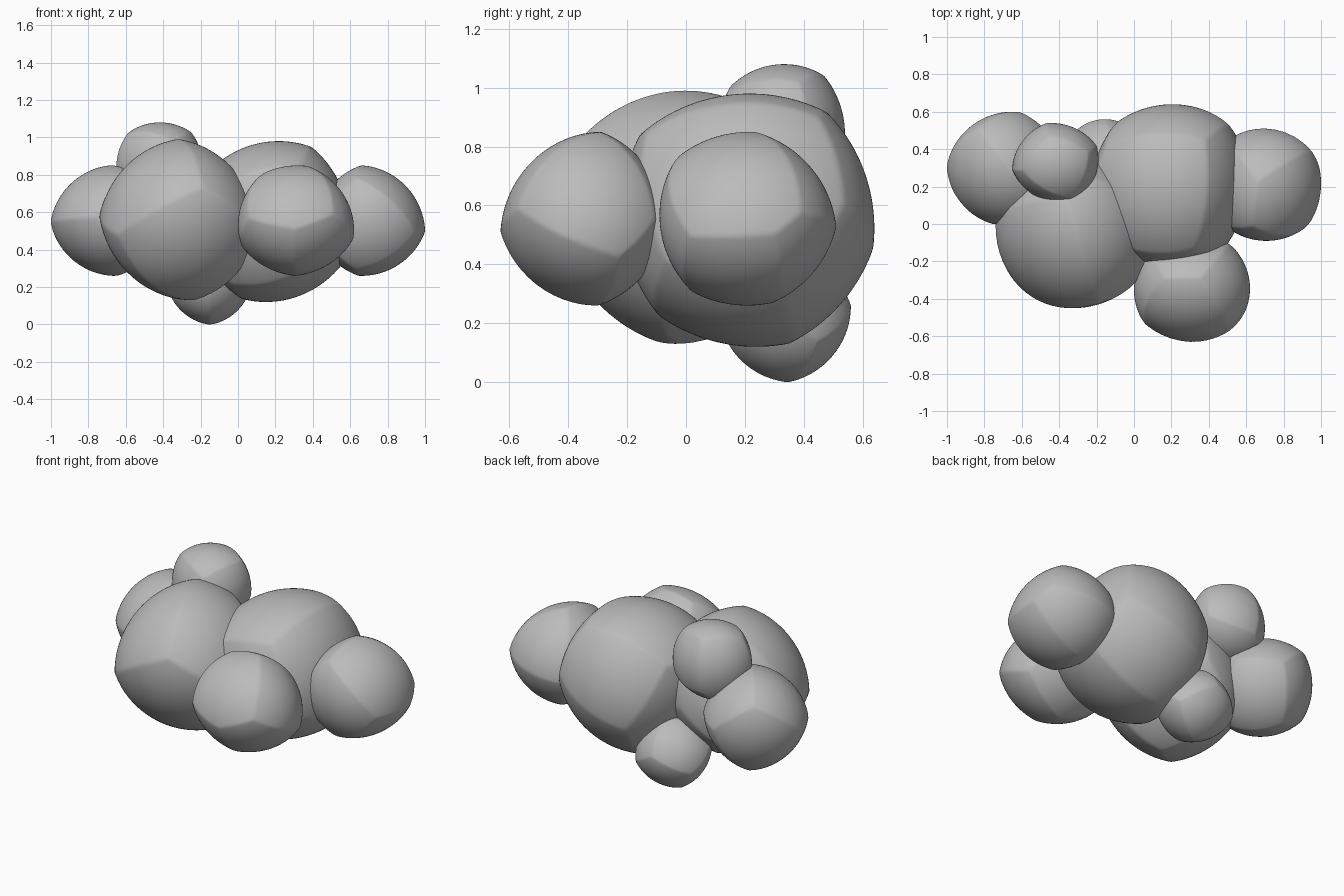
import bpy
import bmesh
from mathutils import Vector

cube = bpy.data.objects.get("Cube")
if cube:
    bpy.data.objects.remove(cube, do_unlink=True)

grey = bpy.data.materials.new("cloud grey")
grey.use_nodes = True
colour = (0.5, 0.5, 0.5, 1)
grey.diffuse_color = colour
grey.node_tree.nodes["Principled BSDF"].inputs["Base Color"].default_value = colour

BULGE = 0.13  # how far the ridges between facets stand out


def puff(name, low, high, facets):
    """Rounded lump with soft facets facing the given directions, fitted to a box."""
    seeds = [Vector(f).normalized() for f in facets]
    bm = bmesh.new()
    bmesh.ops.create_icosphere(bm, subdivisions=6, radius=1)
    for v in bm.verts:
        d = v.co.normalized()
        v.co = d * (1 + BULGE * min((d - s).length_squared for s in seeds))
    # Fit the lump to its box
    for i in range(3):
        a = min(v.co[i] for v in bm.verts)
        b = max(v.co[i] for v in bm.verts)
        scale = (high[i] - low[i]) / (b - a)
        for v in bm.verts:
            v.co[i] = low[i] + (v.co[i] - a) * scale
    for f in bm.faces:
        f.smooth = True
    mesh = bpy.data.meshes.new(name)
    bm.to_mesh(mesh)
    bm.free()
    mesh.materials.append(grey)
    bpy.context.collection.objects.link(bpy.data.objects.new(name, mesh))


# Two large puffs forming the body
puff("large_right_puff", (-.74, -.45, .13), (.1, .39, .99),
     [(-.5, -.35, .75), (.6, 0, .75), (.15, -.75, -.65), (-.55, .15, -.8),
      (.5, .6, -.65), (-.4, .85, .3), (.75, .6, .2)])
puff("large_left_puff", (-.23, -.22, .12), (.6, .64, .98),
     [(-.2, -.05, .95), (.9, -.1, .35), (-.1, .9, .2), (.2, .8, -.6),
      (.3, -.2, -.9), (-.8, .3, -.4), (0, -.95, -.2)])

# Three medium puffs around the sides
puff("front_puff", (0, -.63, .26), (.62, -.06, .85),
     [(-.15, -.6, .75), (.85, .1, .5), (-.45, -.4, -.8), (.45, -.4, -.8),
      (0, .7, -.6), (-.1, .8, .5), (-.9, .2, .2)])
puff("left_side_puff", (.41, -.09, .26), (1, .51, .85),
     [(.65, -.15, .7), (.4, -.05, -.9), (.2, .75, -.65), (0, .8, .55),
      (-.1, -.9, -.2), (-.8, .1, .5), (-.7, .1, -.7)])
puff("right_side_puff", (-1, 0, .26), (-.41, .6, .85),
     [(-.5, -.2, .8), (.4, .45, .75), (-.5, .75, -.3), (-.45, -.3, -.8),
      (.6, .45, -.65), (.8, -.5, 0)])

# Two small puffs, one above and one below
puff("upper_puff", (-.65, .11, .63), (-.19, .54, 1.08),
     [(.05, -.1, 1), (.8, -.25, .1), (-.5, -.8, .1), (-.7, .55, .2),
      (.4, .85, .2), (.4, .2, -.85), (-.3, -.2, -.9)])
puff("lower_puff", (-.38, .12, 0), (.07, .56, .43),
     [(-.6, -.4, -.6), (.65, -.4, -.6), (0, .75, -.6), (-.5, .5, .65),
      (.6, .5, .5), (0, -.6, .8)])
